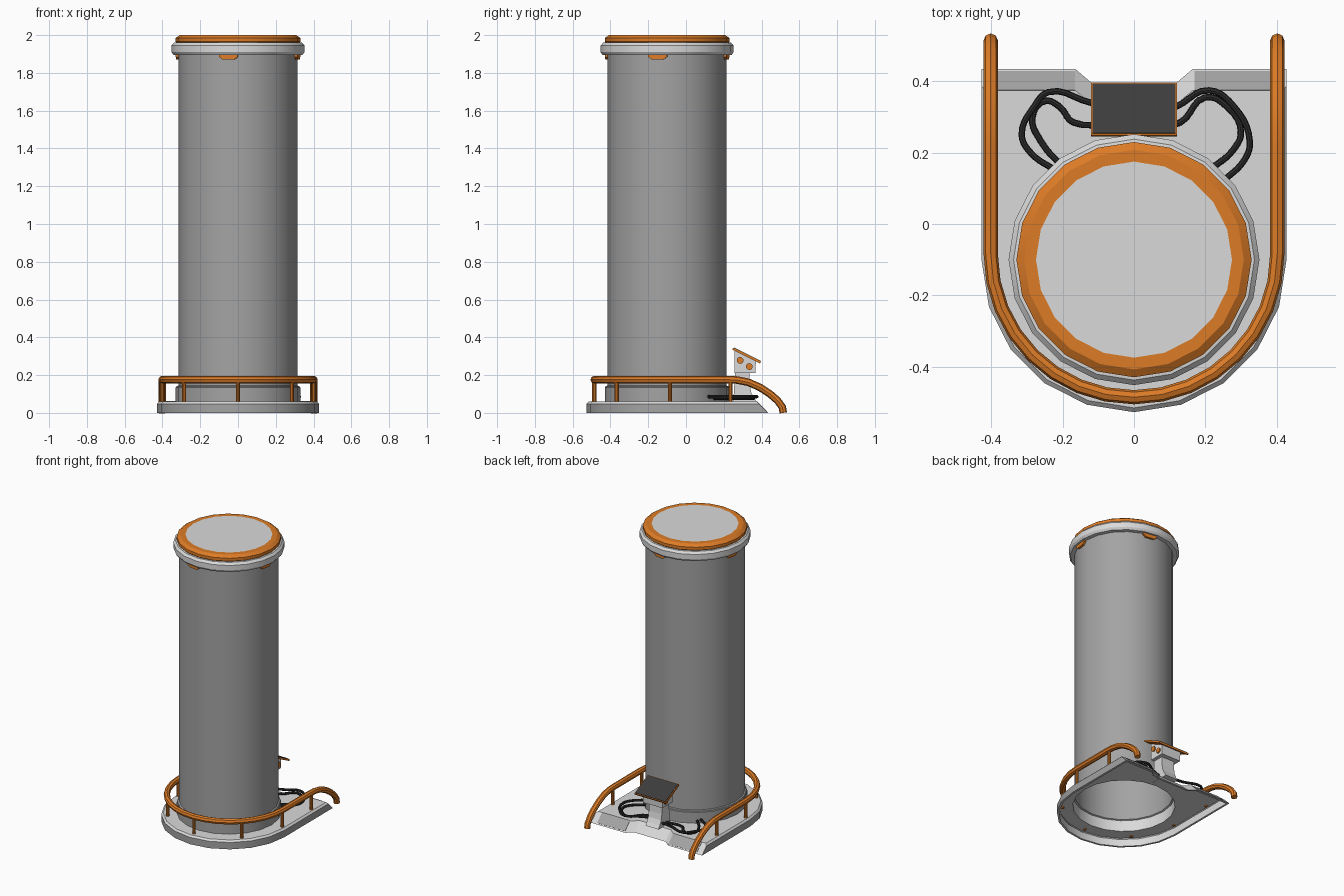
import bpy, bmesh
from math import sin, cos, radians, pi
from mathutils import Vector, Matrix

old = bpy.data.objects.get("Cube")
if old:
    bpy.data.objects.remove(old)

CY = -0.1      # tube axis position along y
SIDES = 20


def material(name, rgb):
    m = bpy.data.materials.new(name)
    m.use_nodes = True
    m.diffuse_color = (*rgb, 1)
    m.node_tree.nodes["Principled BSDF"].inputs["Base Color"].default_value = (*rgb, 1)
    return m


LIGHT = material("light grey", (0.7, 0.7, 0.7))
GREY = material("mid grey", (0.37, 0.37, 0.37))
ORANGE = material("orange", (0.72, 0.2, 0.02))
SCREEN = material("screen black", (0.045, 0.045, 0.045))
CABLE = material("cable black", (0.025, 0.025, 0.025))


def finish(ob, smooth=True):
    bpy.ops.object.select_all(action='DESELECT')
    ob.select_set(True)
    bpy.context.view_layer.objects.active = ob
    if ob.type == 'CURVE':
        bpy.ops.object.convert(target='MESH')
    if smooth:
        bpy.ops.object.shade_smooth_by_angle(angle=radians(30))
    return ob


def add_object(name, bm, mats, smooth=True):
    me = bpy.data.meshes.new(name)
    bm.to_mesh(me)
    bm.free()
    for m in mats:
        me.materials.append(m)
    ob = bpy.data.objects.new(name, me)
    bpy.context.collection.objects.link(ob)
    return finish(ob, smooth)


def circle(r, z):
    return [Vector((r * cos(2 * pi * i / SIDES), CY + r * sin(2 * pi * i / SIDES), z))
            for i in range(SIDES)]


def skin(bm, rings):
    """Joins rings of points with quads, returns the vertex rings and face bands."""
    vr = [[bm.verts.new(p) for p in ring] for ring in rings]
    bands = []
    for a, b in zip(vr, vr[1:]):
        n = len(a)
        bands.append([bm.faces.new((a[i], a[(i + 1) % n], b[(i + 1) % n], b[i])) for i in range(n)])
    return vr, bands


def lathe(name, profile, mats, band_mats=None, close_top=False):
    bm = bmesh.new()
    vr, bands = skin(bm, [circle(r, z) for r, z in profile])
    for band, idx in zip(bands, band_mats or [0] * len(bands)):
        for f in band:
            f.material_index = idx
    if close_top:
        bm.faces.new(vr[-1]).material_index = len(mats) - 1
    return add_object(name, bm, mats)


def prism(name, profile, x0, x1, mat):
    """Extrudes a side profile of (y, z) points along x."""
    bm = bmesh.new()
    vr, _ = skin(bm, [[Vector((x, y, z)) for y, z in profile] for x in (x0, x1)])
    for ring in vr:
        bm.faces.new(ring)
    bmesh.ops.recalc_face_normals(bm, faces=bm.faces)
    return add_object(name, bm, [mat], False)


def rod(name, centre, r, length, mat, axis='Z', sides=10):
    bm = bmesh.new()
    turn = Matrix.Rotation(pi / 2, 4, 'Y') if axis == 'X' else Matrix()
    bmesh.ops.create_cone(bm, cap_ends=True, segments=sides, radius1=r, radius2=r,
                          depth=length, matrix=Matrix.Translation(centre) @ turn)
    return add_object(name, bm, [mat])


def pipe(name, points, r, mat, kind='POLY'):
    cu = bpy.data.curves.new(name, 'CURVE')
    cu.dimensions = '3D'
    cu.bevel_depth = r
    cu.bevel_resolution = 2
    cu.resolution_u = 5
    cu.use_fill_caps = True
    sp = cu.splines.new(kind)
    if kind == 'BEZIER':
        sp.bezier_points.add(len(points) - 1)
        for bp, p in zip(sp.bezier_points, points):
            bp.co = p
            bp.handle_left_type = bp.handle_right_type = 'AUTO'
    else:
        sp.points.add(len(points) - 1)
        for sp_p, p in zip(sp.points, points):
            sp_p.co = (*p, 1)
    cu.materials.append(mat)
    ob = bpy.data.objects.new(name, cu)
    bpy.context.collection.objects.link(ob)
    return finish(ob)


# Base: rounded front, ramped back with a notch, open underneath
def outline(inset, z, back):
    r = 0.428 - inset
    pts = [Vector((r * cos(a), CY + r * sin(a), z))
           for a in (pi + pi * i / 10 for i in range(11))]
    tail = [(r, back), (0.165, back), (0.12, back - 0.038)]
    pts += [Vector((x, y, z)) for x, y in tail]
    pts += [Vector((-x, y, z)) for x, y in reversed(tail)]
    return pts


bm = bmesh.new()
rings, bands = skin(bm, [outline(0.014, 0.05, 0.37), outline(0.014, 0, 0.42), outline(0, 0, 0.435),
                         outline(0, 0.048, 0.387), outline(0.012, 0.06, 0.375)])
for f in bands[2]:
    f.normal_update()
    if f.normal.y < 0.3:
        f.material_index = 1
hole = [bm.verts.new(p) for p in circle(0.33, 0.06)]
edges = [bm.edges.new((hole[i], hole[(i + 1) % SIDES])) for i in range(SIDES)]
top = rings[-1]
edges += [bm.edges.get((top[i], top[(i + 1) % len(top)])) for i in range(len(top))]
bmesh.ops.triangle_fill(bm, use_beauty=True, use_dissolve=False, edges=edges, normal=(0, 0, 1))
add_object("base", bm, [LIGHT, GREY])

# Ramp plates on the back slope
ramp = [(0.376, 0.062), (0.43, 0.008), (0.427, 0.005), (0.373, 0.059)]
prism("left_ramp_plate", ramp, 0.17, 0.385, GREY)
prism("right_ramp_plate", ramp, -0.385, -0.165, GREY)

# Collar and tube
lathe("collar", [(0.326, 0.143), (0.326, 0.06), (0.33, 0.06), (0.33, 0.135), (0.315, 0.145)],
      [GREY, LIGHT], [1, 1, 0, 0])
lathe("tube", [(0.315, 0.14), (0.315, 1.9)], [GREY])

# Cap with orange rim and pale lid
lathe("cap_ring", [(0.31, 1.895), (0.342, 1.895), (0.352, 1.91), (0.352, 1.945),
                   (0.338, 1.96), (0.32, 1.962)], [LIGHT])
lathe("cap_rim", [(0.325, 1.958), (0.33, 1.965), (0.33, 1.985), (0.308, 2.0), (0.275, 2.0)],
      [ORANGE, LIGHT], close_top=True)

# Four clips under the cap, each on a flat of the tube
for i in range(4):
    bm = bmesh.new()
    clip = [(-0.05, 1.897), (-0.05, 1.885), (-0.03, 1.87), (0.03, 1.87), (0.05, 1.885), (0.05, 1.897)]
    turn = Matrix.Translation((0, CY, 0)) @ Matrix.Rotation(radians(81 + 90 * i), 4, 'Z')
    vr, _ = skin(bm, [[turn @ Vector((d, y, z)) for y, z in clip] for d in (0.3, 0.326)])
    for ring in vr:
        bm.faces.new(ring)
    bmesh.ops.recalc_face_normals(bm, faces=bm.faces)
    add_object("cap_clip_%d" % (i + 1), bm, [ORANGE], False)

# Guard rail with posts
RAIL_R, RAIL_Y, RAIL_Z = 0.402, -0.084, 0.176
end = [(0.515, 0.0), (0.51, 0.03), (0.485, 0.065), (0.445, 0.1), (0.39, 0.136), (0.33, 0.162), (0.27, 0.174),
       (0.22, RAIL_Z)]
path = [(-RAIL_R, y, z) for y, z in end]
path += [(RAIL_R * cos(a), RAIL_Y + RAIL_R * sin(a), RAIL_Z)
         for a in (pi + pi * i / 16 for i in range(17))]
path += [(RAIL_R, y, z) for y, z in reversed(end)]
pipe("guard_rail", path, 0.02, ORANGE)
posts = [(0, RAIL_Y - RAIL_R)]
for s in (-1, 1):
    posts += [(s * 0.285, -0.367), (s * RAIL_R, -0.085), (s * RAIL_R, 0.235)]
for i, (x, y) in enumerate(posts):
    rod("rail_post_%d" % (i + 1), (x, y, 0.115), 0.011, 0.12, ORANGE)

# Console on a flared pedestal
prism("pedestal", [(0.25, 0.058), (0.375, 0.058), (0.36, 0.08), (0.345, 0.11), (0.338, 0.15),
                   (0.335, 0.212), (0.26, 0.212)], -0.05, 0.05, LIGHT)
prism("console_box", [(0.258, 0.21), (0.367, 0.21), (0.37, 0.275), (0.258, 0.331)], -0.075, 0.075, LIGHT)
for s, side in ((1, "left"), (-1, "right")):
    for i, (y, z) in enumerate(((0.287, 0.278), (0.335, 0.245))):
        rod("%s_button_%d" % (side, i + 1), (s * 0.077, y, z), 0.018, 0.014, ORANGE, 'X', 12)


# Tilted screen panel
def slab(a, b, low, high):
    start, stop, up = Vector((0.245, 0.335)), Vector((0.392, 0.262)), Vector((0.445, 0.896))
    return [start.lerp(stop, t) + up * h for t, h in ((a, low), (b, low), (b, high), (a, high))]


prism("screen_frame", slab(0, 1, 0, 0.011), -0.121, 0.121, ORANGE)
prism("screen", slab(0.03, 0.97, 0.01, 0.014), -0.116, 0.116, SCREEN)

# Cables from the pedestal to the tube
cables = {
    "right_cable_outer": [(-.04, .33), (-.12, .34), (-.24, .37), (-.28, .33), (-.315, .25), (-.29, .2), (-.22, .15)],
    "right_cable_inner": [(-.04, .29), (-.17, .285), (-.21, .33), (-.25, .345), (-.285, .3), (-.26, .23), (-.2, .16)],
    "left_cable_outer": [(.04, .3), (.12, .33), (.21, .375), (.28, .33), (.325, .23), (.31, .18), (.25, .12)],
    "left_cable_inner": [(.04, .27), (.13, .285), (.2, .355), (.26, .33), (.3, .26), (.28, .21), (.21, .15)],
}
for name, pts in cables.items():
    z = 0.086 if "outer" in name else 0.076
    pipe(name, [(x, y, z) for x, y in pts], 0.009, CABLE, 'BEZIER')
